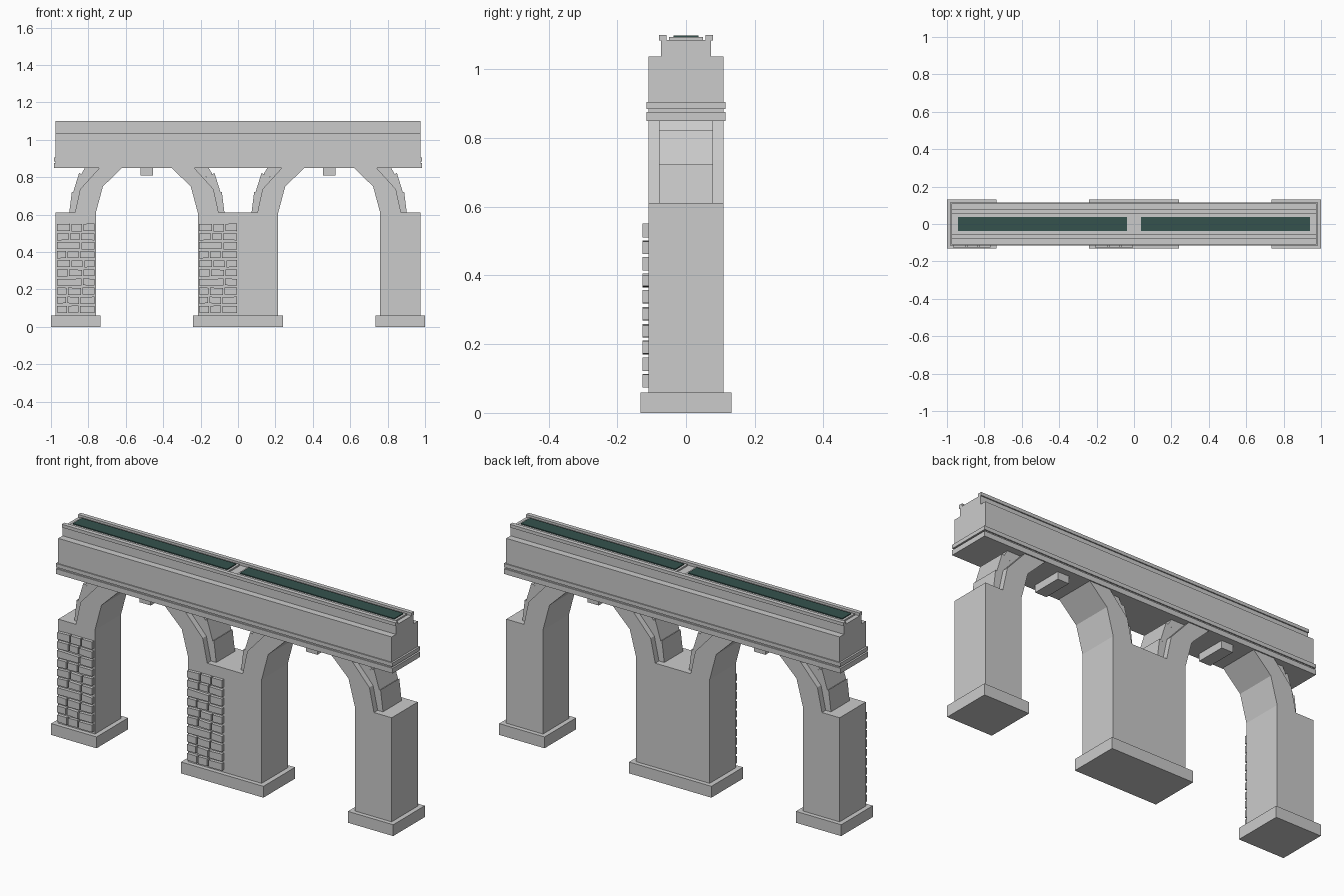
import bpy, bmesh, random

if "Cube" in bpy.data.objects:
    bpy.data.objects.remove(bpy.data.objects["Cube"])

HALF = 0.4875          # half the length of one arch bay
WATER = bpy.data.materials.new("water")
WATER.diffuse_color = (0.035, 0.085, 0.075, 1)
WATER.use_nodes = True
WATER.node_tree.nodes["Principled BSDF"].inputs["Base Color"].default_value = WATER.diffuse_color


def finish(name, bm, mat=None):
    bmesh.ops.recalc_face_normals(bm, faces=bm.faces)
    me = bpy.data.meshes.new(name)
    bm.to_mesh(me)
    bm.free()
    ob = bpy.data.objects.new(name, me)
    bpy.context.collection.objects.link(ob)
    if mat:
        me.materials.append(mat)
    return ob


def prism(bm, pts, a, b, axis="y"):
    """Extrude a 2D outline from a to b: (x, z) along y, or (y, z) along x."""
    def put(p, t):
        return (p[0], t, p[1]) if axis == "y" else (t, p[0], p[1])
    lo = [bm.verts.new(put(p, a)) for p in pts]
    hi = [bm.verts.new(put(p, b)) for p in pts]
    bm.faces.new(lo)
    bm.faces.new(hi)
    n = len(pts)
    for i in range(n):
        j = (i + 1) % n
        bm.faces.new((lo[i], lo[j], hi[j], hi[i]))


def slab(bm, x0, x1, y0, y1, z0, z1):
    prism(bm, [(x0, z0), (x1, z0), (x1, z1), (x0, z1)], y0, y1)


def box(name, *dims, mat=None):
    bm = bmesh.new()
    slab(bm, *dims)
    return finish(name, bm, mat)


# Outlines (x, z) of one arch half, relative to the bay centre
LEG = [(-0.384, 0.61), (-0.2725, 0.61), (-0.235, 0.75), (-0.132, 0.85),
       (-0.132, 0.87), (-0.2525, 0.87), (-0.2525, 0.85), (-0.357, 0.735)]
STONES = [
    [(-0.415, 0.61), (-0.384, 0.61), (-0.363, 0.705), (-0.401, 0.722)],
    [(-0.394, 0.719), (-0.363, 0.705), (-0.357, 0.735), (-0.302, 0.795),
     (-0.362, 0.822)],
    [(-0.350, 0.817), (-0.302, 0.795), (-0.2525, 0.85), (-0.2525, 0.86),
     (-0.325, 0.86)],
]
# Trough cross-section (y, z): wide body, narrow upper part with raised lips
SIDE = [(0.109, 0.85), (0.109, 1.037), (0.073, 1.037), (0.073, 1.083),
        (0.079, 1.083), (0.079, 1.1), (0.057, 1.1), (0.057, 1.085)]
DECK = SIDE + [(-y, z) for y, z in reversed(SIDE)]

for bay, s in (("left", -1), ("right", 1)):
    cx = s * HALF

    # Piers, arch legs and backing stones, mirrored about the bay centre
    for side, m in (("west", -1), ("east", 1)):
        tag = f"{bay}_{side}"
        xs = sorted((cx + m * HALF, cx + m * 0.2725))
        box(f"pier_{tag}", xs[0], xs[1], -0.109, 0.109, 0.05, 0.61)
        bm = bmesh.new()
        prism(bm, [(cx - m * x, z) for x, z in LEG], -0.109, 0.109)
        finish(f"arch_leg_{tag}", bm)
        bm = bmesh.new()
        for st in STONES:
            prism(bm, [(cx - m * x, z) for x, z in st], -0.078, 0.078)
        finish(f"arch_stones_{tag}", bm)

        # Facing stones only on the front of the left bay
        if bay == "left":
            rng = random.Random(7)
            bm = bmesh.new()
            x0, x1, gap = xs[0] + 0.006, xs[1] - 0.006, 0.008
            for row in range(10):
                z0 = 0.073 + row * 0.0486
                z1 = z0 + 0.041
                cuts = [x0, x0 + 0.068 + rng.uniform(-0.014, 0.014),
                        x0 + 0.135 + rng.uniform(-0.014, 0.014), x1 + gap]
                if row in (3, 7):
                    cuts.pop(1)
                for a, b in zip(cuts, cuts[1:]):
                    j = [rng.uniform(0, 0.005) for _ in range(4)]
                    prism(bm, [(a, z0 + j[0]), (b - gap, z0 + j[1]),
                               (b - gap, z1 - j[2]), (a, z1 - j[3])],
                          -0.126, -0.105)
            finish(f"facing_stones_{tag}", bm)

    # Keystone under the deck
    box(f"keystone_{bay}", cx - 0.033, cx + 0.033, -0.08, 0.08, 0.81, 0.86)

    # Deck with its two string-course bands
    x0, x1 = sorted((0, s * 0.975))
    bm = bmesh.new()
    prism(bm, DECK, x0, x1, "x")
    finish(f"deck_{bay}", bm)
    x0, x1 = sorted((0, s * 0.985))
    bm = bmesh.new()
    slab(bm, x0, x1, -0.115, 0.115, 0.849, 0.876)
    slab(bm, x0, x1, -0.115, 0.115, 0.884, 0.904)
    finish(f"bands_{bay}", bm)

    # Channel frame and water
    x0, x1 = sorted((s * 0.025, s * 0.952))
    box(f"channel_frame_{bay}", x0, x1, -0.05, 0.05, 1.08, 1.093)
    x0, x1 = sorted((s * 0.037, s * 0.94))
    box(f"water_{bay}", x0, x1, -0.037, 0.037, 1.085, 1.098, mat=WATER)

# Footings
for name, a, b in (("left", -1, -0.735), ("middle", -0.241, 0.241),
                   ("right", 0.735, 1)):
    box(f"footing_{name}", a, b, -0.132, 0.132, 0, 0.06)
